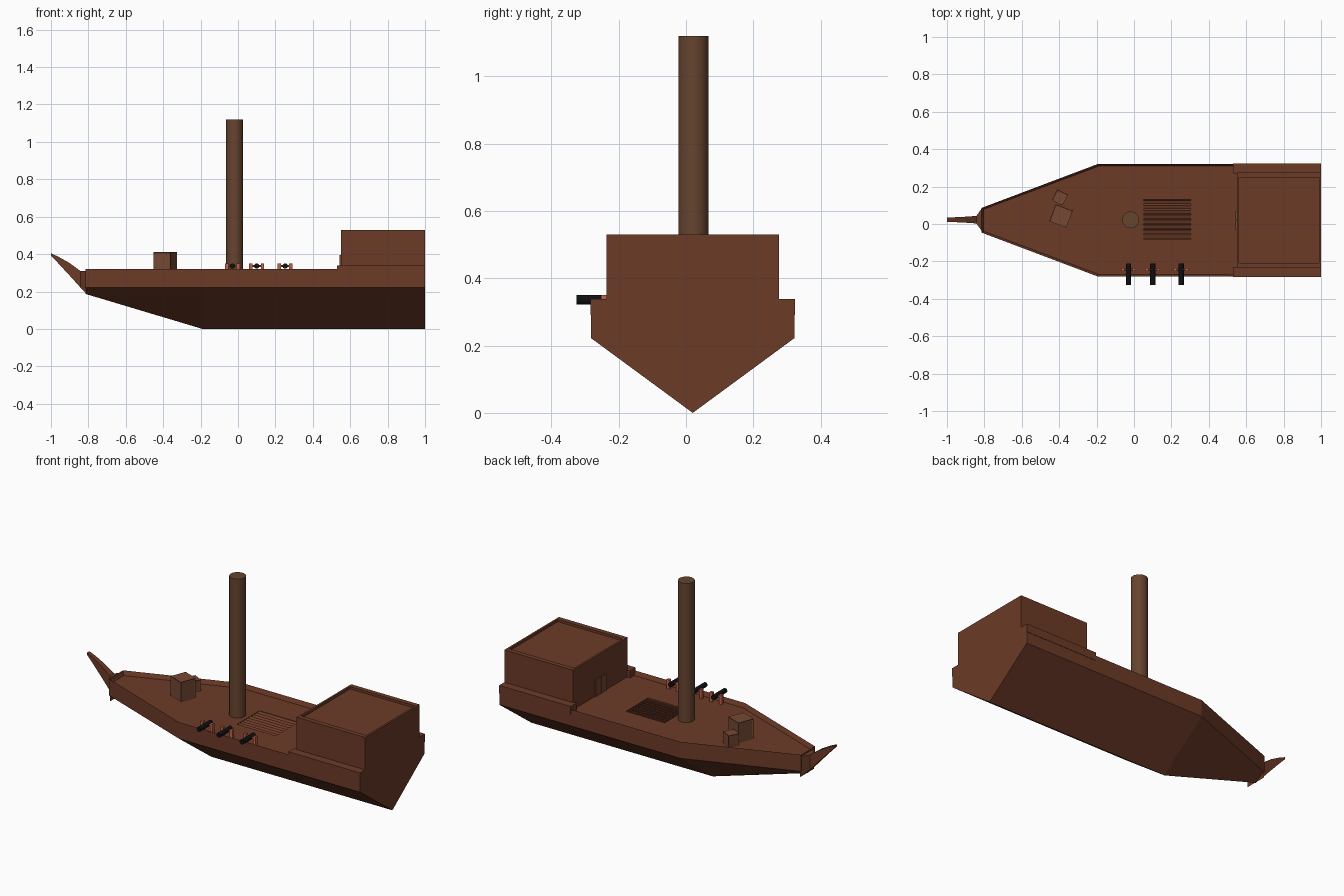
import bpy, bmesh, math
from mathutils import Matrix, Vector

if "Cube" in bpy.data.objects:
    bpy.data.objects.remove(bpy.data.objects["Cube"])

CY = 0.02          # ship centreline
DECK = 0.295


def material(name, rgb):
    m = bpy.data.materials.new(name)
    m.diffuse_color = (*rgb, 1)
    m.use_nodes = True
    m.node_tree.nodes["Principled BSDF"].inputs["Base Color"].default_value = m.diffuse_color
    return m


HULL = material("hull_wood", (0.15, 0.043, 0.02))
MAST = material("mast_wood", (0.135, 0.058, 0.028))
CRATE = material("crate_wood", (0.18, 0.065, 0.033))
IRON = material("iron", (0.005, 0.005, 0.006))
CARRIAGE = material("carriage_wood", (0.55, 0.12, 0.06))


def finish(bm, name, mat):
    bmesh.ops.recalc_face_normals(bm, faces=bm.faces)
    me = bpy.data.meshes.new(name)
    bm.to_mesh(me)
    bm.free()
    me.materials.append(mat)
    ob = bpy.data.objects.new(name, me)
    bpy.context.collection.objects.link(ob)
    return ob


def box(name, x, y, z, mat, rot=None, panel=0):
    """Box from (min, max) pairs; optional rotation about its centre and inset panels."""
    bm = bmesh.new()
    bmesh.ops.create_cube(bm, size=1)
    size = Vector((x[1] - x[0], y[1] - y[0], z[1] - z[0]))
    bmesh.ops.scale(bm, vec=size, verts=bm.verts)
    if panel:
        bmesh.ops.recalc_face_normals(bm, faces=bm.faces)
        bmesh.ops.inset_individual(bm, faces=bm.faces[:], thickness=panel, depth=-panel * 0.4)
    ob = finish(bm, name, mat)
    ob.location = (sum(x) / 2, sum(y) / 2, sum(z) / 2)
    if rot:
        ob.rotation_euler = rot
    return ob


def rod(name, loc, radius, length, mat, rot=(0, 0, 0), sides=32):
    bpy.ops.mesh.primitive_cylinder_add(vertices=sides, radius=radius, depth=length,
                                        location=loc, rotation=rot)
    ob = bpy.context.object
    ob.name = name
    ob.data.materials.append(mat)
    bpy.ops.object.shade_smooth_by_angle()
    return ob


def loft(sections):
    """Skin a row of closed sections and cap both ends."""
    bm = bmesh.new()
    rings = [[bm.verts.new(p) for p in s] for s in sections]
    n = len(rings[0])
    return bm, rings, n


# Hull: V-bottomed sections with a sunken deck inside the bulwarks
def hull_section(x, half, keel):
    return [(x, CY - half, 0.32), (x, CY - half, 0.222), (x, CY, keel),
            (x, CY + half, 0.222), (x, CY + half, 0.32)]


bm, rings, n = loft([hull_section(1, 0.302, 0), hull_section(-0.19, 0.302, 0),
                     hull_section(-0.815, 0.066, 0.187)])
for a, b in zip(rings, rings[1:]):
    for i in range(n - 1):
        bm.faces.new((a[i], a[i + 1], b[i + 1], b[i]))
bm.faces.new(rings[0])
bm.faces.new(rings[-1])
deck = bm.faces.new([r[0] for r in rings] + [r[4] for r in reversed(rings)])
bmesh.ops.recalc_face_normals(bm, faces=bm.faces)
bmesh.ops.inset_region(bm, faces=[deck], thickness=0.013)
bmesh.ops.translate(bm, vec=(0, 0, DECK - 0.32), verts=deck.verts[:])
hull = finish(bm, "hull", HULL)

# Recess for the hatch grating
GX, GY = (0.05, 0.305), (-0.08, 0.13)
cutter = box("hatch_cutter", GX, GY, (DECK - 0.02, DECK + 0.05), HULL)
cutter.hide_render = True
cutter.hide_viewport = False
mod = hull.modifiers.new("hatch", "BOOLEAN")
mod.object = cutter
mod.operation = "DIFFERENCE"
mod.solver = "EXACT"
bpy.context.view_layer.objects.active = hull
bpy.ops.object.modifier_apply(modifier="hatch")
bpy.data.objects.remove(cutter)

# Tilted grating slats
for i in range(8):
    y = GY[0] + 0.013 + i * 0.0263
    box(f"hatch_slat_{i + 1}", GX, (y - 0.011, y + 0.011), (DECK - 0.01, DECK - 0.004),
        HULL, rot=(math.radians(18), 0, 0))

# Prow: tapering beak curving upward
prow = [(-0.81, 0.066, 0.187, 0.31), (-0.843, 0.02, 0.222, 0.31), (-0.90, 0.016, 0.285, 0.352),
        (-0.96, 0.013, 0.35, 0.386), (-1.0, 0.011, 0.392, 0.404)]
bm, rings, n = loft([[(x, CY + 0.003 - h, lo), (x, CY + 0.003 + h, lo),
                      (x, CY + 0.003 + h, hi), (x, CY + 0.003 - h, hi)]
                     for x, h, lo, hi in prow])
for a, b in zip(rings, rings[1:]):
    for i in range(4):
        j = (i + 1) % 4
        bm.faces.new((a[i], a[j], b[j], b[i]))
bm.faces.new(rings[0])
bm.faces.new(rings[-1])
finish(bm, "prow", HULL)

# Cabin with a low parapet round the roof
C0, C1 = CY - 0.256, CY + 0.256
box("cabin", (0.55, 1), (C0, C1), (0.28, 0.516), HULL)
box("parapet_front", (0.55, 0.562), (C0, C1), (0.51, 0.53), HULL)
box("parapet_rear", (0.988, 1), (C0, C1), (0.51, 0.53), HULL)
for side, s in (("right", -1), ("left", 1)):
    ys = sorted((CY + s * 0.256, CY + s * 0.228))
    box(f"parapet_{side}", (0.561, 0.989), ys, (0.51, 0.53), HULL)
    # Raised ledge beside the cabin
    ys = sorted((CY + s * 0.304, CY + s * 0.25))
    box(f"ledge_{side}", (0.53, 1), ys, (0.29, 0.338), HULL)
    # Cabin door leaf
    ys = sorted((CY + s * 0.002, CY + s * 0.05))
    box(f"door_{side}", (0.543, 0.555), ys, (DECK - 0.005, 0.395), CRATE, panel=0.004)

# Mast
rod("mast", (-0.018, CY + 0.002, (1.12 + 0.285) / 2), 0.045, 1.12 - 0.285, MAST)

# Crates
for name, x, y, s, top, ang in (("large_crate", -0.39, 0.043, 0.097, 0.41, -21),
                                ("small_crate", -0.396, 0.142, 0.064, 0.362, -27)):
    h = s / 2
    box(name, (x - h, x + h), (y - h, y + h), (DECK - 0.003, top), CRATE,
        rot=(0, 0, math.radians(ang)), panel=0.008)

# Cannons on small carriages
for i, x in enumerate((-0.03, 0.10, 0.252), 1):
    rod(f"cannon_{i}", (x, -0.268, 0.336), 0.014, 0.114, IRON, (math.pi / 2, 0, 0), 16)
    rod(f"cannon_axle_{i}", (x, -0.243, 0.336), 0.005, 0.07, CARRIAGE, (0, math.pi / 2, 0), 12)
    for side, s in (("left", -1), ("right", 1)):
        px = x + s * 0.031
        box(f"cannon_post_{i}_{side}", (px - 0.009, px + 0.009), (-0.252, -0.236),
            (DECK - 0.003, 0.35), CARRIAGE)
